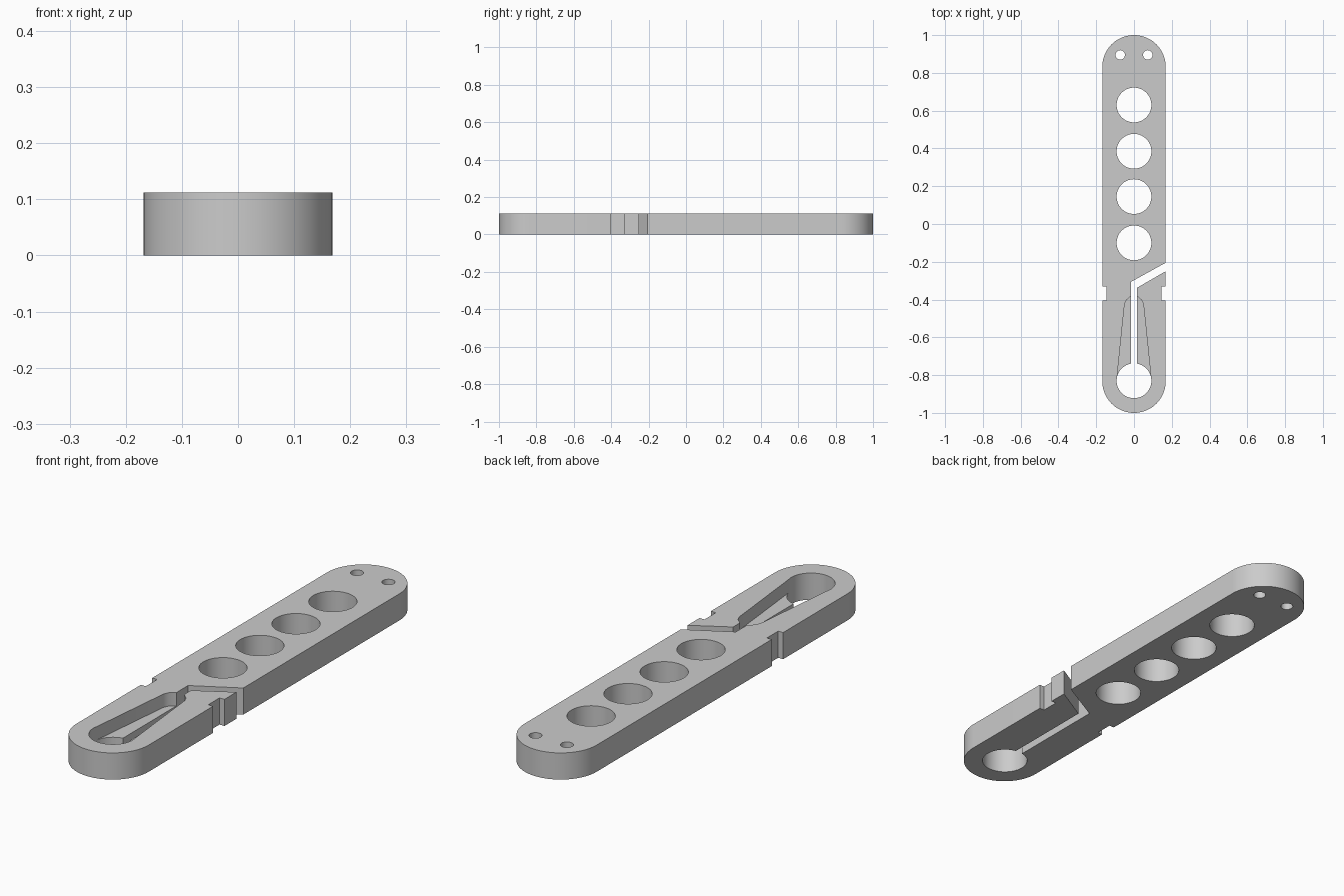
import bpy, bmesh
from math import cos, sin, pi

old = bpy.data.objects.get("Cube")
if old:
    bpy.data.objects.remove(old, do_unlink=True)

W, H = 0.168, 0.112          # half width, thickness
END = 1 - W                  # centre of the rounded ends
HOLE_R = 0.092
FLOOR = 0.056                # height of the pocket floor

grey = bpy.data.materials.new("light_grey")
grey.use_nodes = True
colour = (0.6, 0.6, 0.6, 1)
grey.diffuse_color = colour
grey.node_tree.nodes["Principled BSDF"].inputs["Base Color"].default_value = colour


def arc(r, cx, cy, a0, a1, n):
    return [(cx + r * cos(a0 + (a1 - a0) * i / n), cy + r * sin(a0 + (a1 - a0) * i / n))
            for i in range(n + 1)]


def prism(name, outline, z0, z1):
    bm = bmesh.new()
    face = bm.faces.new([bm.verts.new((x, y, z0)) for x, y in outline])
    ext = bmesh.ops.extrude_face_region(bm, geom=[face])
    top = [v for v in ext["geom"] if isinstance(v, bmesh.types.BMVert)]
    bmesh.ops.translate(bm, verts=top, vec=(0, 0, z1 - z0))
    bmesh.ops.recalc_face_normals(bm, faces=bm.faces)
    mesh = bpy.data.meshes.new(name)
    bm.to_mesh(mesh)
    bm.free()
    mesh.materials.append(grey)
    ob = bpy.data.objects.new(name, mesh)
    bpy.context.collection.objects.link(ob)
    return ob


def cut(ob, cutter):
    bpy.context.view_layer.objects.active = ob
    mod = ob.modifiers.new("cut", "BOOLEAN")
    mod.operation, mod.solver, mod.object = "DIFFERENCE", "EXACT", cutter
    bpy.ops.object.modifier_apply(modifier=mod.name)
    bpy.data.objects.remove(cutter, do_unlink=True)


# Rounded bar with the side notches and the bent slit in its outline
NOTCH = 0.145
outline = arc(W, 0, -END, pi, 2 * pi, 40)
outline += [(W, -0.405), (NOTCH, -0.405), (NOTCH, -0.33), (W, -0.33)]
outline += [(W, -0.25), (0.017, -0.337), (0.017, -0.80), (-0.017, -0.80), (-0.017, -0.307), (W, -0.205)]
outline += arc(W, 0, END, 0, pi, 40)
outline += [(-W, -0.33), (-NOTCH, -0.33), (-NOTCH, -0.405), (-W, -0.405)]
clip = prism("clip_body", outline, 0, H)

# Round through holes: four in the bar, one at the clip end
for y in (0.63, 0.385, 0.145, -0.10, -0.83):
    cut(clip, prism("hole_cutter", arc(HOLE_R, 0, y, 0, 2 * pi, 64)[:-1], -0.1, H + 0.1))

# Small cord holes
for x in (-0.073, 0.073):
    cut(clip, prism("cord_hole_cutter", arc(0.025, x, 0.895, 0, 2 * pi, 32)[:-1], -0.1, H + 0.1))

# Tapered pocket sunk into the jaws
half = [(0.0895, -0.81), (0.05, -0.425), (0.04, -0.402), (0.017, -0.383)]
pocket = half + [(-x, y) for x, y in reversed(half)]
cut(clip, prism("pocket_cutter", pocket, FLOOR, H + 0.1))

# Smooth curved walls, sharp rims
bpy.ops.object.select_all(action="DESELECT")
clip.select_set(True)
bpy.context.view_layer.objects.active = clip
bpy.ops.object.shade_smooth_by_angle(angle=pi / 6)
